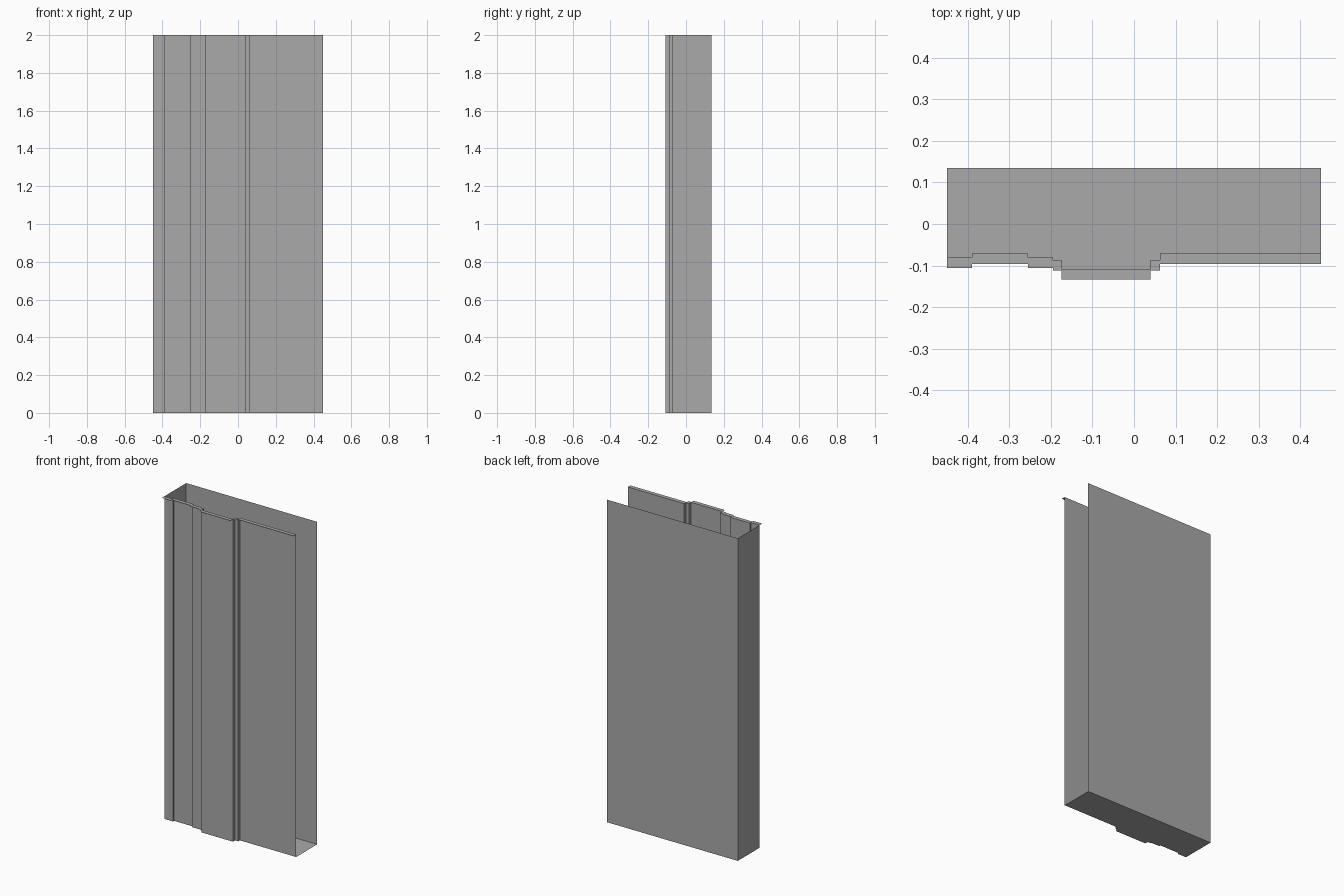
import bpy
import bmesh
from mathutils import Vector

HEIGHT = 2.0
HALF_WIDTH = 0.449
BACK_Y = 0.134
LIP_DEPTH = 0.025

cube = bpy.data.objects.get("Cube")
if cube:
    bpy.data.objects.remove(cube, do_unlink=True)

# One plain grey for the whole sheet-metal shell
grey = bpy.data.materials.new("plain_grey")
grey.use_nodes = True
colour = (0.4, 0.4, 0.4, 1.0)
grey.diffuse_color = colour
grey.node_tree.nodes["Principled BSDF"].inputs["Base Color"].default_value = colour


def make_object(name, bm):
    bmesh.ops.remove_doubles(bm, verts=bm.verts, dist=0.0001)
    mesh = bpy.data.meshes.new(name)
    bm.to_mesh(mesh)
    bm.free()
    mesh.materials.append(grey)
    obj = bpy.data.objects.new(name, mesh)
    bpy.context.collection.objects.link(obj)
    return obj


def sweep(name, path, z, offset):
    """Sweep a plan path along an offset into a strip of flat faces."""
    bm = bmesh.new()
    offset = Vector(offset)
    for a, b in zip(path, path[1:]):
        a, b = Vector((*a, z)), Vector((*b, z))
        # Skip segments that run along the sweep
        if (b - a).cross(offset).length < 1e-7:
            continue
        bm.faces.new([bm.verts.new(p) for p in (a, b, b + offset, a + offset)])
    return make_object(name, bm)


# Stepped front profile: each run is (right end x, depth y)
runs = [(-0.389, -0.081), (-0.255, -0.071), (-0.195, -0.081),
        (-0.174, -0.087), (0.04, -0.108), (0.062, -0.087),
        (HALF_WIDTH, -0.071)]
profile = []
start = -HALF_WIDTH
for end, y in runs:
    profile += [(start, y), (end, y)]
    start = end

back_left = (HALF_WIDTH, BACK_Y)
back_right = (-HALF_WIDTH, BACK_Y)
up = (0, 0, HEIGHT)

# Upright panels; the left end and the top stay open
sweep("front_panel", profile, 0, up)
sweep("back_panel", [back_left, back_right], 0, up)
sweep("right_end_panel", [back_right, profile[0]], 0, up)

# Thin lip turned outward along the top of the front panel
sweep("front_lip", profile[::-1], HEIGHT, (0, -LIP_DEPTH, 0))

# Floor that follows the stepped front
bm = bmesh.new()
outline = profile + [back_left, back_right]
bm.faces.new([bm.verts.new((x, y, 0)) for x, y in reversed(outline)])
make_object("floor", bm)
